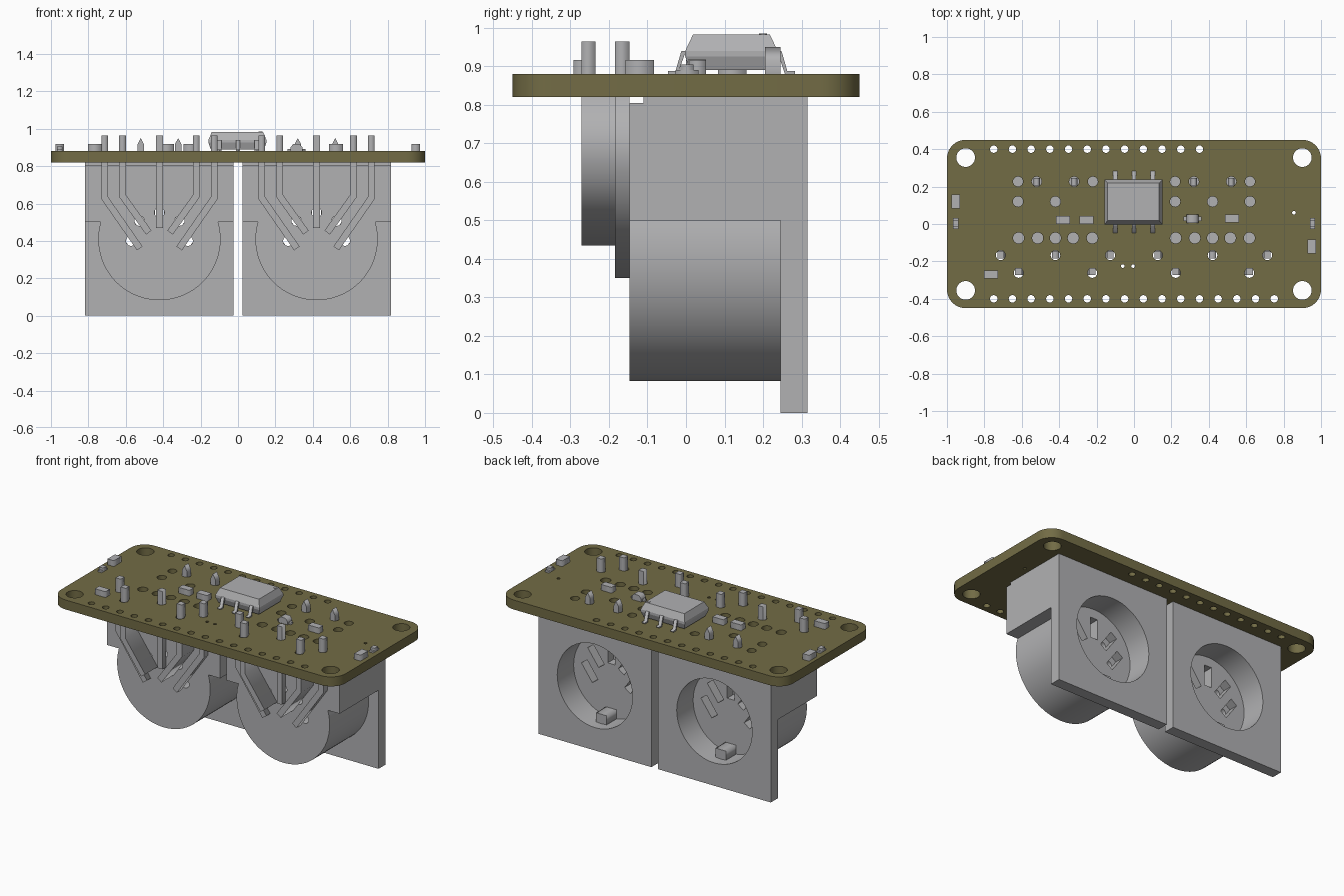
import bpy, bmesh, math
from mathutils import Matrix, Vector

cube = bpy.data.objects.get("Cube")
if cube:
    bpy.data.objects.remove(cube, do_unlink=True)


def material(name, rgb):
    m = bpy.data.materials.new(name)
    m.use_nodes = True
    m.diffuse_color = (*rgb, 1)
    m.node_tree.nodes["Principled BSDF"].inputs["Base Color"].default_value = (*rgb, 1)
    return m


OLIVE = material("olive board", (0.17, 0.15, 0.06))
GREY = material("light grey", (0.44, 0.44, 0.45))

# Local profile axes (u, v, extrusion) for each extrusion direction
FRAMES = {
    "X": Matrix(((0, 0, 1), (1, 0, 0), (0, 1, 0))),
    "Y": Matrix(((1, 0, 0), (0, 0, -1), (0, 1, 0))),
    "Z": Matrix.Identity(3),
}


def finish(name, mesh, mat, smooth=False):
    ob = bpy.data.objects.new(name, mesh)
    bpy.context.collection.objects.link(ob)
    mesh.materials.clear()
    mesh.materials.append(mat)
    if smooth:
        bpy.ops.object.select_all(action="DESELECT")
        ob.select_set(True)
        bpy.context.view_layer.objects.active = ob
        bpy.ops.object.shade_smooth_by_angle(angle=math.radians(30))
    return ob


def prism(name, loops, lo, hi, axis, mat=GREY, smooth=False):
    """Extrude an outline (first loop) with holes (other loops) from lo to hi."""
    cu = bpy.data.curves.new(name, "CURVE")
    cu.dimensions, cu.fill_mode = "2D", "BOTH"
    cu.extrude = (hi - lo) / 2
    for pts in loops:
        sp = cu.splines.new("POLY")
        sp.points.add(len(pts) - 1)
        for p, (u, v) in zip(sp.points, pts):
            p.co = (u, v, 0, 1)
        sp.use_cyclic_u = True
    tmp = bpy.data.objects.new(name, cu)
    bpy.context.collection.objects.link(tmp)
    dg = bpy.context.evaluated_depsgraph_get()
    mesh = bpy.data.meshes.new_from_object(tmp.evaluated_get(dg))
    bpy.data.objects.remove(tmp, do_unlink=True)
    bpy.data.curves.remove(cu)
    mid = Vector([(lo + hi) / 2 if a == axis else 0 for a in "XYZ"])
    mesh.transform(Matrix.Translation(mid) @ FRAMES[axis].to_4x4())
    bm = bmesh.new()
    bm.from_mesh(mesh)
    bmesh.ops.remove_doubles(bm, verts=bm.verts, dist=1e-5)
    bmesh.ops.recalc_face_normals(bm, faces=bm.faces)
    bm.to_mesh(mesh)
    bm.free()
    return finish(name, mesh, mat, smooth)


def arc(cx, cy, r, a0=0, a1=360, n=24):
    full = abs(a1 - a0) == 360
    angles = [math.radians(a0 + (a1 - a0) * i / (n if full else n - 1)) for i in range(n)]
    return [(cx + r * math.cos(a), cy + r * math.sin(a)) for a in angles]


def rect(cx, cy, w, h):
    return [(cx + sx * w / 2, cy + sy * h / 2) for sx, sy in ((-1, -1), (1, -1), (1, 1), (-1, 1))]


def box(name, x, y, w, d, lo, hi):
    return prism(name, [rect(x, y, w, d)], lo, hi, "Z")


UNDER, TOP = 0.82, 0.88
JACKS = (-0.42, 0.42)

# Circuit board with rounded corners and all its holes
outline = []
for sx, sy, a in ((1, 1, 0), (-1, 1, 90), (-1, -1, 180), (1, -1, 270)):
    outline += arc(sx * 0.9, sy * 0.35, 0.1, a, a + 90, 10)
holes = [arc(sx * 0.9, sy * 0.355, 0.05, n=32) for sx in (-1, 1) for sy in (-1, 1)]
holes += [arc(-0.75 + 0.1 * i, 0.4, 0.02, n=16) for i in range(12)]
holes += [arc(-0.75 + 0.1 * i, -0.4, 0.02, n=16) for i in range(16)]
for jx in JACKS:
    for y, r, offsets in (
        (0.227, 0.027, (-0.2, -0.1, 0.1, 0.2)),
        (-0.075, 0.03, (-0.197, -0.095, 0, 0.095, 0.197)),
        (-0.167, 0.026, (-0.293, 0, 0.293)),
        (-0.262, 0.026, (-0.197, 0.197)),
    ):
        holes += [arc(jx + o, y, r, n=16) for o in offsets]
holes += [arc(x, 0.12, 0.028, n=16) for x in (-0.62, -0.42, 0.22, 0.42, 0.62)]
holes += [arc(x, y, 0.01, n=10) for x, y in ((-0.06, -0.225), (-0.005, -0.225), (0.855, 0.06))]
prism("circuit_board", [outline] + holes, UNDER, TOP, "Z", OLIVE, True)


def slot(cx, cz, tilt, w=0.05, l=0.13):
    """Rectangle leaning by tilt radians from vertical."""
    c, s = math.cos(tilt), math.sin(tilt)
    return [(cx + u * c - v * s, cz + u * s + v * c) for u, v in rect(0, 0, w, l)]


def strip(x0, knee, end, h=0.018):
    """Outline of a bent contact strip hanging from the board."""
    d = (Vector(end) - Vector((x0, knee))).normalized()
    n1, n2 = Vector((1, 0)), Vector((-d.y, d.x))
    m = (n1 + n2) / (1 + n1.dot(n2)) * h
    k, e = Vector((x0, knee)), Vector(end)
    return [tuple(p) for p in ((x0 - h, UNDER), k - m, e - n2 * h, e + n2 * h, k + m, (x0 + h, UNDER))]


def jack(jx, side):
    cz, hw = 0.41, 0.397

    def body(top):
        return [(jx + hw, top), (jx - hw, top), (jx - hw, 0.5)] + \
            arc(jx, cz, 0.327, 164, 376, 48) + [(jx + hw, 0.5)]

    mouth = arc(jx, cz, 0.265, n=48)
    pins = [(a, jx + 0.152 * math.cos(math.radians(a)), 0.4 + 0.152 * math.sin(math.radians(a)))
            for a in (0, 45, 90, 135, 180)]
    slots = [slot(x, z, math.radians(-36) * (1 if a < 90 else -1 if a > 90 else 0)) for a, x, z in pins]
    rounds = [arc(x, z, 0.027, n=16) for a, x, z in pins]

    # Housing in layers from the face plate to the rear wall
    face = rect(jx, UNDER / 2, 2 * hw, UNDER)
    prism(side + "_jack_face_plate", [face, mouth], 0.245, 0.315, "Y", smooth=True)
    prism(side + "_jack_barrel", [body(UNDER), mouth], 0.15, 0.245, "Y", smooth=True)
    prism(side + "_jack_socket_floor", [body(UNDER)] + slots, 0.09, 0.15, "Y", smooth=True)
    prism(side + "_jack_core", [body(UNDER)] + rounds, -0.11, 0.09, "Y", smooth=True)
    prism(side + "_jack_rear_wall", [body(0.805)] + rounds, -0.147, -0.11, "Y", smooth=True)
    prism(side + "_jack_key", [rect(jx, 0.175, 0.075, 0.06)], 0.14, 0.25, "Y")

    # Contact strips and the pins they send through the board
    prism(side + "_centre_contact", [rect(jx, 0.7175, 0.036, 0.495)], -0.185, -0.147, "Y")
    for s, tag in ((-1, "_right"), (1, "_left")):
        outer = strip(jx + s * 0.293, 0.63, (jx + s * 0.105, 0.36))
        inner = strip(jx + s * 0.197, 0.64, (jx + s * 0.057, 0.445))
        prism(side + tag + "_outer_contact", [outer], -0.185, -0.147, "Y")
        prism(side + tag + "_inner_contact", [inner], -0.272, -0.147, "Y")
        box(side + tag + "_outer_pin", jx + s * 0.293, -0.166, 0.036, 0.038, UNDER, 0.965)
        box(side + tag + "_inner_pin", jx + s * 0.197, -0.2535, 0.036, 0.037, UNDER, 0.965)
        # Pointed locating peg
        px = jx + s * 0.1
        peg = [(px - 0.018, UNDER), (px + 0.018, UNDER), (px + 0.018, 0.915), (px, 0.95), (px - 0.018, 0.915)]
        prism(side + tag + "_peg", [peg], 0.205, 0.245, "Y")


for jx, side in zip(JACKS, ("right", "left")):
    jack(jx, side)

# Chip body: stacked rectangles with a wide waist
bm = bmesh.new()
rings = []
for w, d, z in ((0.285, 0.215, 0.89), (0.31, 0.24, 0.925), (0.31, 0.24, 0.94), (0.275, 0.2, 0.982)):
    rings.append([bm.verts.new((x, y, z)) for x, y in rect(-0.003, 0.118, w, d)])
bm.faces.new(rings[0])
bm.faces.new(rings[-1])
for a, b in zip(rings, rings[1:]):
    for i in range(4):
        j = (i + 1) % 4
        bm.faces.new((a[i], a[j], b[j], b[i]))
bmesh.ops.recalc_face_normals(bm, faces=bm.faces)
mesh = bpy.data.meshes.new("chip_body")
bm.to_mesh(mesh)
bm.free()
finish("chip_body", mesh, GREY)
prism("chip_dot", [arc(0.12, 0.2, 0.01, n=12)], 0.98, 0.985, "Z")

# Chip leads, bent down and outward
lead = [(0.1, 0.925), (0.13, 0.925), (0.145, 0.888), (0.165, 0.888), (0.165, TOP),
        (0.139, TOP), (0.122, 0.915), (0.1, 0.915)]
lead = [(u, v + (0.015 if v > 0.9 else 0)) for u, v in lead]
for s, tag in ((-1, "front"), (1, "back")):
    for i, x in enumerate((-0.1, 0, 0.1)):
        prism(f"chip_{tag}_lead_{i + 1}", [[(0.118 + s * u, v) for u, v in lead]], x - 0.011, x + 0.011, "X")

# Small surface-mounted blocks
for i, (x, y) in enumerate(((-0.38, 0.022), (-0.255, 0.022), (0.525, 0.03), (-0.765, -0.27))):
    box(f"component_{i + 1}", x, y, 0.075, 0.043, TOP, 0.917)
for i, (x, y) in enumerate(((-0.953, 0.12), (0.95, -0.12))):
    box(f"edge_component_{i + 1}", x, y, 0.045, 0.075, TOP, 0.917)
for x, tag in ((-0.953, "right"), (0.955, "left")):
    box(tag + "_lamp_base", x, 0.003, 0.028, 0.06, TOP, 0.89)
    box(tag + "_lamp_body", x, 0.003, 0.028, 0.034, TOP, 0.905)

# Diode with sloped body and two feet
diode = [(0.28, TOP), (0.345, TOP), (0.345, 0.9), (0.33, 0.918), (0.295, 0.918), (0.28, 0.9)]
prism("diode_body", [diode], 0.005, 0.052, "Y")
box("diode_feet", 0.3125, 0.028, 0.095, 0.022, TOP, 0.892)
